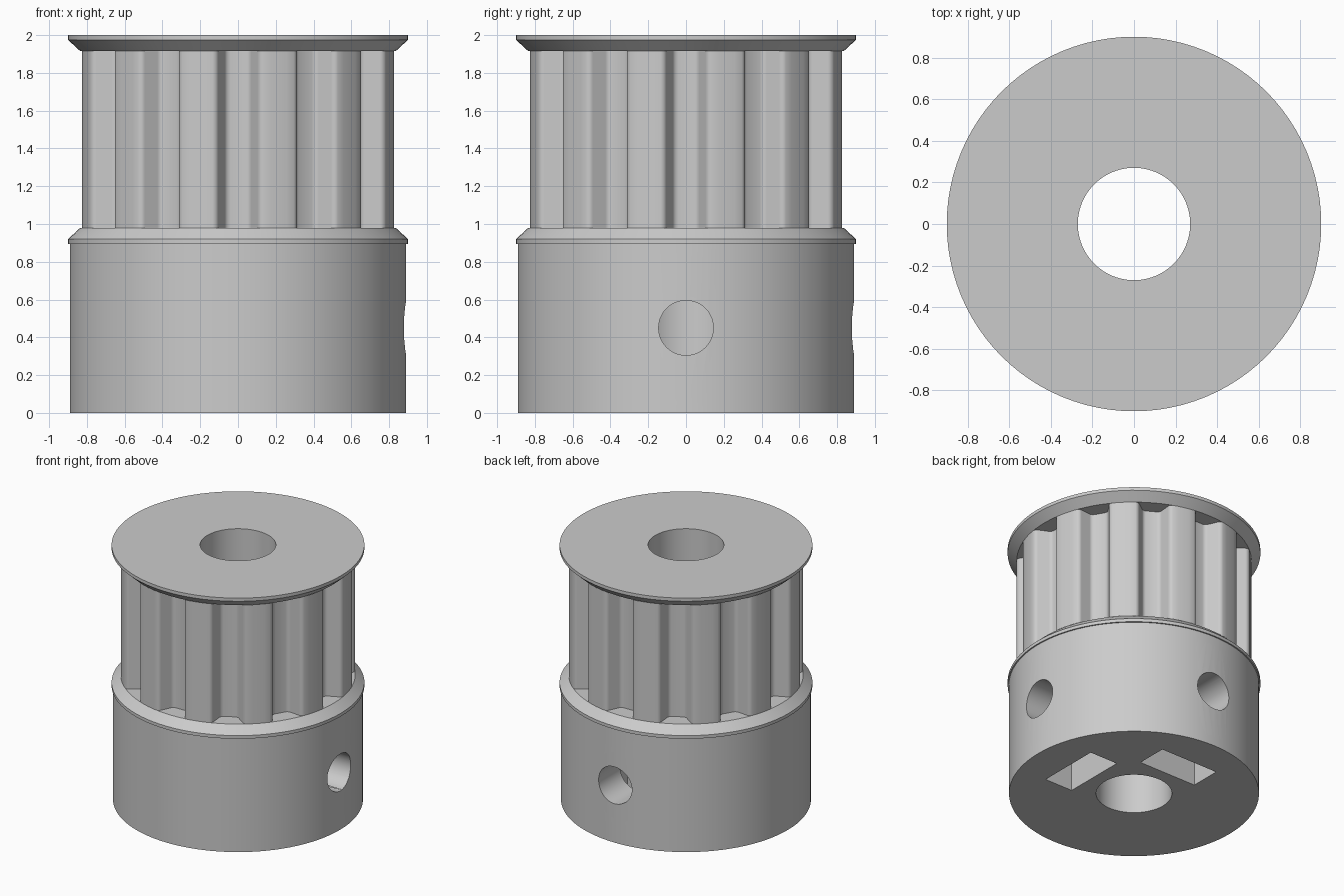
import bpy, bmesh, math
from mathutils import Matrix, Vector

cube = bpy.data.objects.get("Cube")
if cube:
    bpy.data.objects.remove(cube, do_unlink=True)

SEGMENTS = 96
BORE = 0.27
TEETH = 12

grey = bpy.data.materials.new("plain_grey")
grey.use_nodes = True
grey.diffuse_color = (0.6, 0.6, 0.6, 1)
grey.node_tree.nodes["Principled BSDF"].inputs["Base Color"].default_value = (0.6, 0.6, 0.6, 1)


def finish(name, bm):
    bmesh.ops.recalc_face_normals(bm, faces=bm.faces)
    mesh = bpy.data.meshes.new(name)
    bm.to_mesh(mesh)
    bm.free()
    mesh.materials.append(grey)
    obj = bpy.data.objects.new(name, mesh)
    bpy.context.collection.objects.link(obj)
    return obj


def shade(obj):
    bpy.ops.object.select_all(action='DESELECT')
    obj.select_set(True)
    bpy.context.view_layer.objects.active = obj
    bpy.ops.object.shade_smooth_by_angle(angle=math.radians(25))


def lathe(name, profile):
    """Revolve a closed (radius, z) outline around the z axis."""
    bm = bmesh.new()
    rings = []
    for i in range(SEGMENTS):
        a = math.tau * i / SEGMENTS
        rings.append([bm.verts.new((r * math.cos(a), r * math.sin(a), z)) for r, z in profile])
    n = len(profile)
    for i, ring in enumerate(rings):
        after = rings[(i + 1) % SEGMENTS]
        for j in range(n):
            k = (j + 1) % n
            bm.faces.new((ring[j], after[j], after[k], ring[k]))
    return finish(name, bm)


def prism_x(name, outline, x0, x1, angle):
    """Extrude a (y, z) outline along x, then turn it about the z axis."""
    bm = bmesh.new()
    face = bm.faces.new([bm.verts.new((x0, y, z)) for y, z in outline])
    side = bmesh.ops.extrude_face_region(bm, geom=[face])
    moved = [v for v in side["geom"] if isinstance(v, bmesh.types.BMVert)]
    bmesh.ops.translate(bm, verts=moved, vec=(x1 - x0, 0, 0))
    bm.transform(Matrix.Rotation(angle, 4, 'Z'))
    return finish(name, bm)


def cut(obj, cutter):
    mod = obj.modifiers.new("cut", 'BOOLEAN')
    mod.operation = 'DIFFERENCE'
    mod.solver = 'EXACT'
    mod.object = cutter
    bpy.context.view_layer.objects.active = obj
    bpy.ops.object.modifier_apply(modifier=mod.name)
    bpy.data.objects.remove(cutter, do_unlink=True)


# Hub with the lower belt flange
hub = lathe("hub", [(BORE, 0), (0.89, 0), (0.89, 0.895), (0.9, 0.895),
                    (0.9, 0.92), (0.835, 0.98), (BORE, 0.98)])

# Two screw holes at right angles, each with a nut slot open at the bottom
hole = [(0.145 * math.cos(math.tau * i / 48), 0.45 + 0.145 * math.sin(math.tau * i / 48))
        for i in range(48)]
slot = [(-0.25, -0.1), (0.25, -0.1), (0.25, 0.6), (0, 0.74), (-0.25, 0.6)]
for angle in (0, math.pi / 2):
    cut(hub, prism_x("nut_slot_cutter", slot, 0.37, 0.612, angle))
    cut(hub, prism_x("screw_hole_cutter", hole, 0.05, 1.1, angle))
shade(hub)

# Toothed drum: half of one groove as (side offset, depth), mirrored and repeated
half_groove = [(0.134, 0), (0.125, 0.002), (0.116, 0.006), (0.109, 0.012), (0.104, 0.02),
               (0.07, 0.093), (0.065, 0.101), (0.058, 0.107), (0.049, 0.111), (0.04, 0.113)]
groove = [(-s, d) for s, d in half_groove] + [(s, d) for s, d in reversed(half_groove)]
tip_radius = 0.836
corner = math.sqrt(tip_radius ** 2 - half_groove[0][0] ** 2)
half_angle = math.asin(half_groove[0][0] / tip_radius)
pitch = math.tau / TEETH
outline = []
for t in range(TEETH):
    turn = Matrix.Rotation(t * pitch, 2)
    outline += [turn @ Vector((corner - d, s)) for s, d in groove]
    for k in (1, 2, 3):
        a = t * pitch + half_angle + (pitch - 2 * half_angle) * k / 4
        outline.append(Vector((tip_radius * math.cos(a), tip_radius * math.sin(a))))
bore_ring = [Vector((BORE * math.cos(math.tau * i / SEGMENTS), BORE * math.sin(math.tau * i / SEGMENTS)))
             for i in range(SEGMENTS)]

bm = bmesh.new()
for loop in (outline, list(reversed(bore_ring))):
    low = [bm.verts.new((p.x, p.y, 0.98)) for p in loop]
    high = [bm.verts.new((p.x, p.y, 1.915)) for p in loop]
    for i in range(len(loop)):
        j = (i + 1) % len(loop)
        bm.faces.new((low[i], low[j], high[j], high[i]))
drum = finish("toothed_drum", bm)
# The bore wall faces the axis
for poly in drum.data.polygons:
    c = poly.center
    if math.hypot(c.x, c.y) < BORE + 0.01 and poly.normal.dot(Vector((c.x, c.y, 0))) > 0:
        poly.flip()
shade(drum)

# Upper belt flange
flange = lathe("upper_flange", [(BORE, 1.915), (0.835, 1.915), (0.9, 1.975), (0.9, 2.0), (BORE, 2.0)])
shade(flange)
